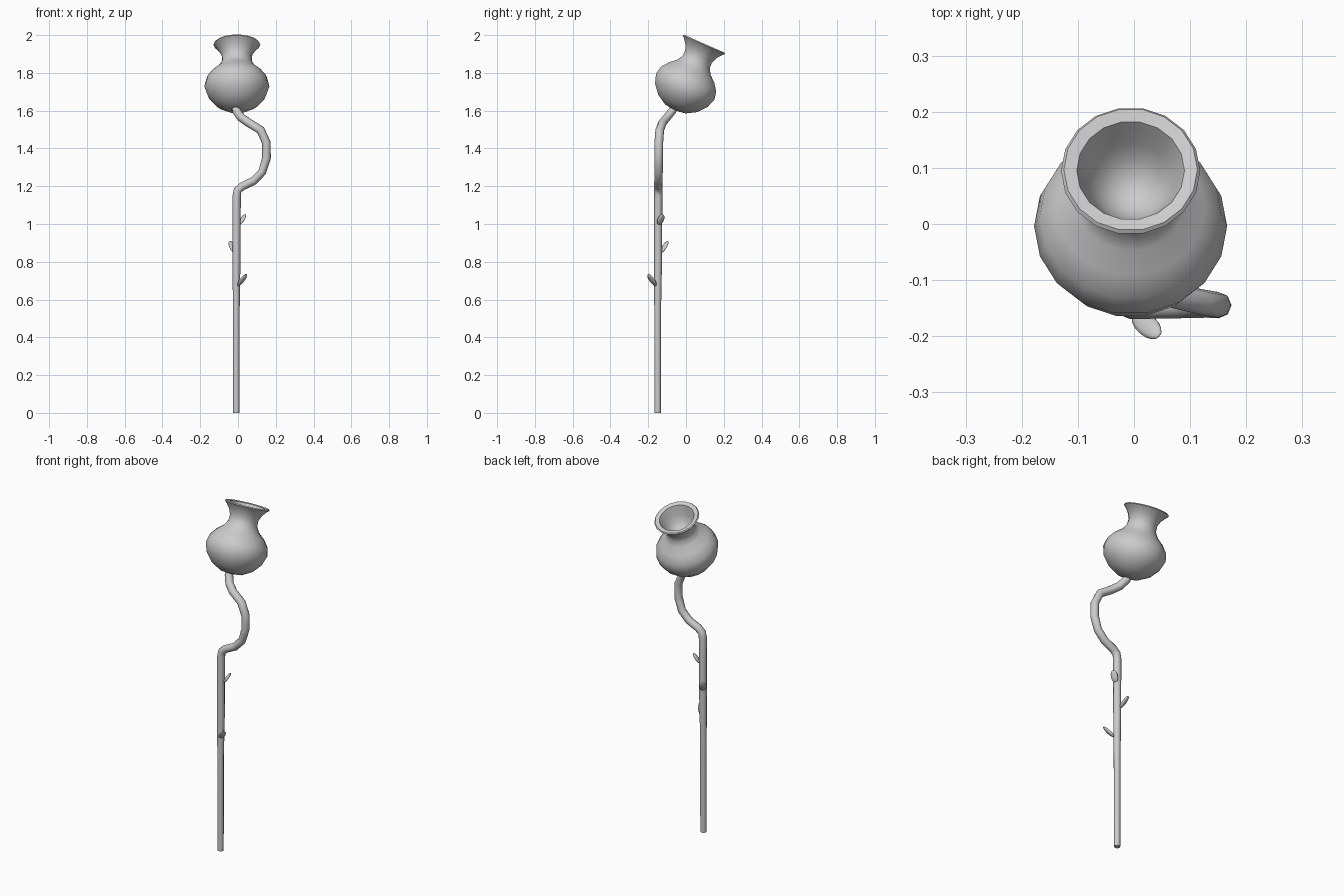
import bpy, bmesh, math
from mathutils import Vector, Matrix

if "Cube" in bpy.data.objects:
    bpy.data.objects.remove(bpy.data.objects["Cube"])

grey = bpy.data.materials.new("plain grey")
grey.diffuse_color = (0.6, 0.6, 0.6, 1)
grey.use_nodes = True
grey.node_tree.nodes["Principled BSDF"].inputs["Base Color"].default_value = grey.diffuse_color


def finish(obj, angle=50):
    obj.data.materials.clear()
    obj.data.materials.append(grey)
    bpy.ops.object.select_all(action='DESELECT')
    obj.select_set(True)
    bpy.context.view_layer.objects.active = obj
    bpy.ops.object.shade_smooth_by_angle(angle=math.radians(angle))


def lathe(name, profile, sides, matrix):
    """Spin (radius, height) points around z; the end points sit on the axis."""
    bm = bmesh.new()
    rings = []
    for r, h in profile:
        if r == 0:
            rings.append([bm.verts.new((0, 0, h))] * sides)
        else:
            rings.append([bm.verts.new((r * math.cos(math.tau * i / sides),
                                        r * math.sin(math.tau * i / sides), h))
                          for i in range(sides)])
    for low, high in zip(rings, rings[1:]):
        for i in range(sides):
            j = (i + 1) % sides
            corners = list(dict.fromkeys((low[i], low[j], high[j], high[i])))
            bm.faces.new(corners)
    bmesh.ops.recalc_face_normals(bm, faces=bm.faces)
    mesh = bpy.data.meshes.new(name)
    bm.to_mesh(mesh)
    bm.free()
    obj = bpy.data.objects.new(name, mesh)
    obj.matrix_world = matrix
    bpy.context.collection.objects.link(obj)
    finish(obj)


# Vase-shaped flower head, leaning back, with a hollow mouth
outside = [(0, 0), (0.06, 0.008), (0.115, 0.04), (0.155, 0.088), (0.172, 0.138),
           (0.162, 0.182), (0.133, 0.22), (0.098, 0.25), (0.08, 0.28),
           (0.079, 0.312), (0.093, 0.345), (0.113, 0.37), (0.124, 0.38)]
mouth = [(0.119, 0.386), (0.096, 0.382), (0.087, 0.36), (0.075, 0.33),
         (0.058, 0.298), (0.032, 0.276), (0, 0.268)]
tilt = Matrix.Translation((-0.006, -0.06, 1.602)) @ Matrix.Rotation(math.radians(-24), 4, 'X')
lathe("flower_head", outside + mouth, 18, tilt)

# Stem: straight below, then a sideways bend up to the head
path = [(-0.009, -0.15, 0, 0.017), (-0.009, -0.15, 0.55, 0.018),
        (-0.008, -0.148, 0.8, 0.021), (-0.007, -0.147, 1.15, 0.022),
        (-0.002, -0.147, 1.178, 0.022), (0.022, -0.147, 1.199, 0.022),
        (0.082, -0.146, 1.228, 0.022), (0.128, -0.145, 1.275, 0.022),
        (0.151, -0.145, 1.35, 0.023), (0.15, -0.144, 1.43, 0.023),
        (0.12, -0.139, 1.497, 0.023), (0.055, -0.124, 1.537, 0.023),
        (0.015, -0.1, 1.565, 0.023), (-0.009, -0.072, 1.6, 0.023),
        (-0.012, -0.055, 1.63, 0.023)]
curve = bpy.data.curves.new("stem", 'CURVE')
curve.dimensions = '3D'
curve.bevel_depth = 1
curve.bevel_resolution = 2
curve.use_fill_caps = True
spline = curve.splines.new('POLY')
spline.points.add(len(path) - 1)
for point, (x, y, z, r) in zip(spline.points, path):
    point.co = (x, y, z, 1)
    point.radius = r
stem = bpy.data.objects.new("stem", curve)
bpy.context.collection.objects.link(stem)
bpy.context.view_layer.objects.active = stem
stem.select_set(True)
bpy.ops.object.convert(target='MESH')
finish(bpy.context.object)

# Small flat leaves: (root, tip)
leaves = [((0.0, -0.16, 0.672), (0.045, -0.2, 0.735)),
          ((-0.015, -0.135, 0.845), (-0.043, -0.096, 0.91)),
          ((0.006, -0.143, 0.995), (0.04, -0.125, 1.052))]
for n, (root, tip) in enumerate(leaves, 1):
    root, tip = Vector(root), Vector(tip)
    along = (tip - root).normalized()
    across = along.cross(Vector((0, 0, 1))).normalized()
    turn = Matrix((across, along.cross(across), along)).transposed().to_4x4()
    size = Matrix.Diagonal((0.02, 0.009, (tip - root).length / 2, 1))
    bpy.ops.mesh.primitive_uv_sphere_add(segments=10, ring_count=8, radius=1)
    leaf = bpy.context.object
    leaf.name = f"leaf_{n}"
    leaf.data.transform(Matrix.Translation((root + tip) / 2) @ turn @ size)
    finish(leaf, 70)
